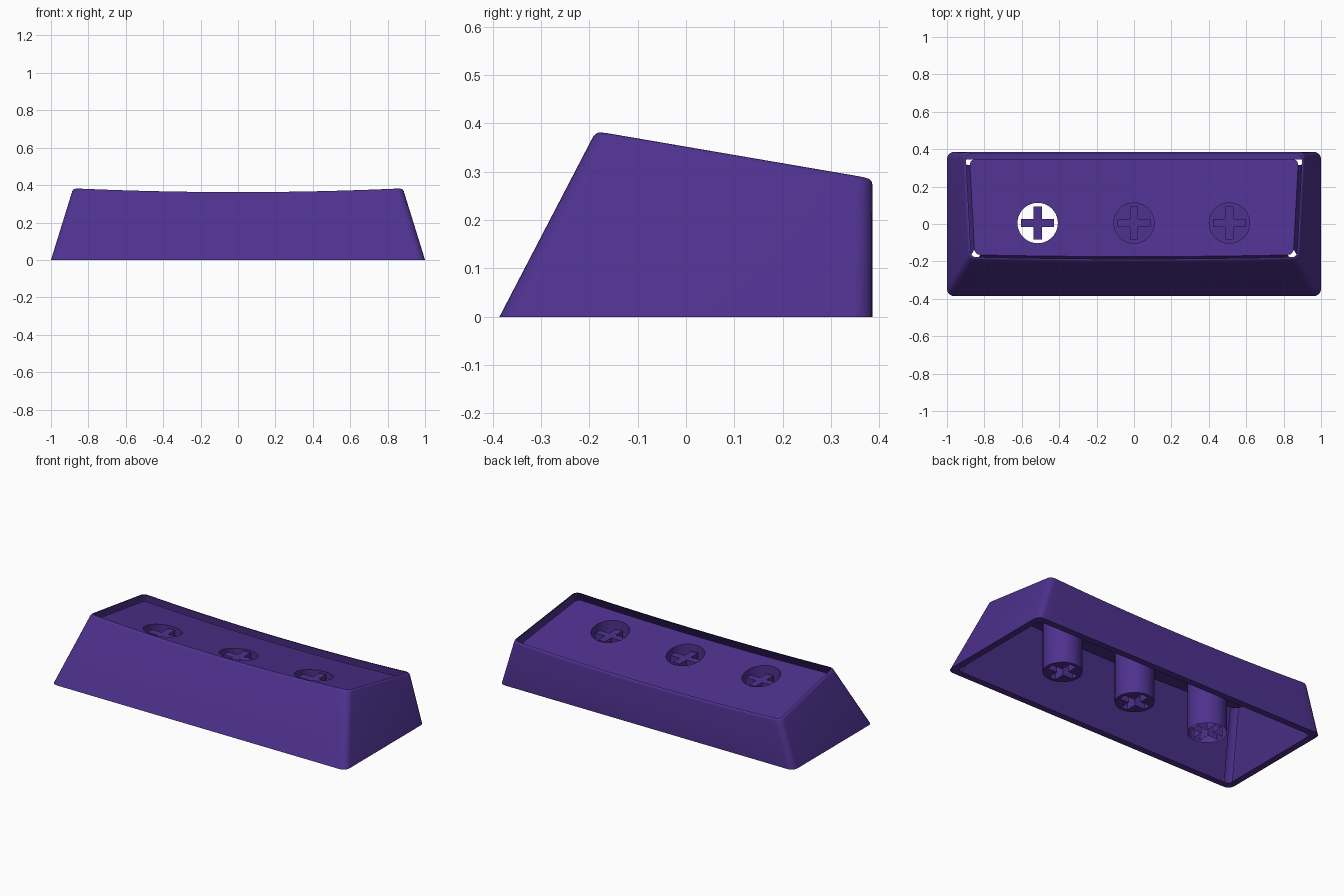
import bpy, bmesh, math

old = bpy.data.objects.get("Cube")
if old:
    bpy.data.objects.remove(old, do_unlink=True)

# One purple plastic for everything
purple = bpy.data.materials.new("purple_plastic")
purple.use_nodes = True
COLOUR = (0.076, 0.031, 0.272, 1)
purple.diffuse_color = COLOUR
bsdf = next(n for n in purple.node_tree.nodes if n.type == 'BSDF_PRINCIPLED')
bsdf.inputs["Base Color"].default_value = COLOUR
bsdf.inputs["Roughness"].default_value = 0.6

WALL = 0.04          # wall thickness
PLATE_DROP = 0.03    # ceiling plate below the rim
STEM_Y, STEM_R = 0.005, 0.108
CAP_Z = 0.282        # top of the cross sockets
STEMS = {"left": 0.51, "centre": 0.0, "right": -0.515}
ARC, SIDE = 6, 24    # segments per corner and per long side


def top_z(x, y):
    """Sloped, dished top surface."""
    return 0.33 + 0.022 * (x / 0.88) ** 2 - 0.174 * y


def section_point(z, inset, r, corner, angle):
    """Point on a rounded corner of the tapered body at height z."""
    hx = 1 - 0.31 * z - inset - r
    y0, y1 = -0.386 + 0.52 * z + inset + r, 0.386 - inset - r
    cx = hx if corner in (1, 2) else -hx
    cy = y0 if corner in (0, 1) else y1
    return cx + r * math.cos(angle), cy + r * math.sin(angle)


def ring(inset, r, drop=None):
    """Body outline: at the base, or at a drop below the top surface."""
    def at(z, i):
        corner, step = i
        return section_point(z, inset, r, corner, math.pi * (1 + corner / 2 + step / ARC / 2))

    def solve(f):
        z = 0.0
        x, y = f(z)
        if drop is not None:
            for _ in range(15):
                z = top_z(x, y) - drop
                x, y = f(z)
        return x, y, z

    pts = []
    for c in range(4):
        pts += [solve(lambda z, s=s: at(z, (c, s))) for s in range(ARC + 1)]
        if c in (0, 2):      # extra points along the long sides follow the dish
            for k in range(1, SIDE):
                def along(z, t=k / SIDE):
                    a, b = at(z, (c, ARC)), at(z, (c + 1, 0))
                    return a[0] + (b[0] - a[0]) * t, a[1] + (b[1] - a[1]) * t
                pts.append(solve(along))
    return pts


def corner_edges():
    """Indices of the outline segments that lie on the rounded corners."""
    out, i = set(), 0
    for c in range(4):
        out |= set(range(i, i + ARC))
        i += ARC + 1 + (SIDE - 1 if c in (0, 2) else 0)
    return out


def bridge(bm, a, b, skip=()):
    n = len(a)
    for i in range(n):
        if i not in skip:
            j = (i + 1) % n
            bm.faces.new((a[i], a[j], b[j], b[i]))


def add_loop(bm, pts):
    return [bm.verts.new(p) for p in pts]


def fill(bm, *loops):
    """Fill between nested loops, faces looking down."""
    edges = []
    for vs in loops:
        for i in range(len(vs)):
            pair = (vs[i - 1], vs[i])
            edges.append(bm.edges.get(pair) or bm.edges.new(pair))
    got = bmesh.ops.triangle_fill(bm, use_beauty=True, edges=edges, normal=(0, 0, 1))
    for f in got["geom"]:
        if isinstance(f, bmesh.types.BMFace):
            f.normal_update()
            if f.normal.z > 0:
                f.normal_flip()


def finish(bm, name):
    loose = [v for v in bm.verts if not v.link_faces]
    bmesh.ops.delete(bm, geom=loose, context='VERTS')
    mesh = bpy.data.meshes.new(name)
    bm.to_mesh(mesh)
    bm.free()
    mesh.materials.append(purple)
    ob = bpy.data.objects.new(name, mesh)
    bpy.context.collection.objects.link(ob)
    bpy.ops.object.select_all(action='DESELECT')
    ob.select_set(True)
    bpy.context.view_layer.objects.active = ob
    bpy.ops.object.shade_smooth_by_angle(angle=math.radians(30))
    return ob


def circle(x, z=None, n=40):
    pts = []
    for i in range(n):
        a = 2 * math.pi * i / n
        px, py = x + STEM_R * math.cos(a), STEM_Y + STEM_R * math.sin(a)
        pts.append((px, py, top_z(px, py) - PLATE_DROP if z is None else z))
    return pts


def cross(x, z, long=0.088, thin=0.022):
    quarter = [(long, -thin), (long, thin), (thin, thin)]
    pts = []
    for _ in range(4):
        pts += [(x + px, STEM_Y + py, z) for px, py in quarter]
        quarter = [(-py, px) for px, py in quarter]
    return pts


# Outer shell: tapered walls, softened rim and flat base edge
bm = bmesh.new()
base_in = add_loop(bm, ring(WALL, 0.03))
profile = [ring(0, 0.04), ring(0, 0.035, 0.012), ring(0.002, 0.033, 0.005),
           ring(0.006, 0.03, 0.001), ring(0.011, 0.025, 0.0)]
prev = base_in
for pts in profile:
    loop = add_loop(bm, pts)
    bridge(bm, prev, loop)
    prev = loop
finish(bm, "outer_shell")

# Inner walls, open at the four corners
bm = bmesh.new()
low = add_loop(bm, ring(WALL, 0.03))
high = add_loop(bm, ring(WALL, 0.03, PLATE_DROP))
bridge(bm, high, low, corner_edges())
finish(bm, "inner_walls")

# Ceiling plate with round openings above the stems
bm = bmesh.new()
loops = [ring(WALL, 0.03, PLATE_DROP)] + [circle(x) for x in STEMS.values()]
fill(bm, *[add_loop(bm, pts) for pts in loops])
finish(bm, "ceiling_plate")

# Stems: hollow tube, bottom face and cross socket (the right one has no bottom face)
for side, x in STEMS.items():
    bm = bmesh.new()
    tube_low, tube_high = add_loop(bm, circle(x, 0.0)), add_loop(bm, circle(x))
    bridge(bm, tube_low, tube_high)
    cross_low, cross_high = add_loop(bm, cross(x, 0.0)), add_loop(bm, cross(x, CAP_Z))
    bridge(bm, cross_high, cross_low)
    if side != "right":
        fill(bm, tube_low, cross_low)
    fill(bm, cross_high)
    finish(bm, "stem_" + side)
